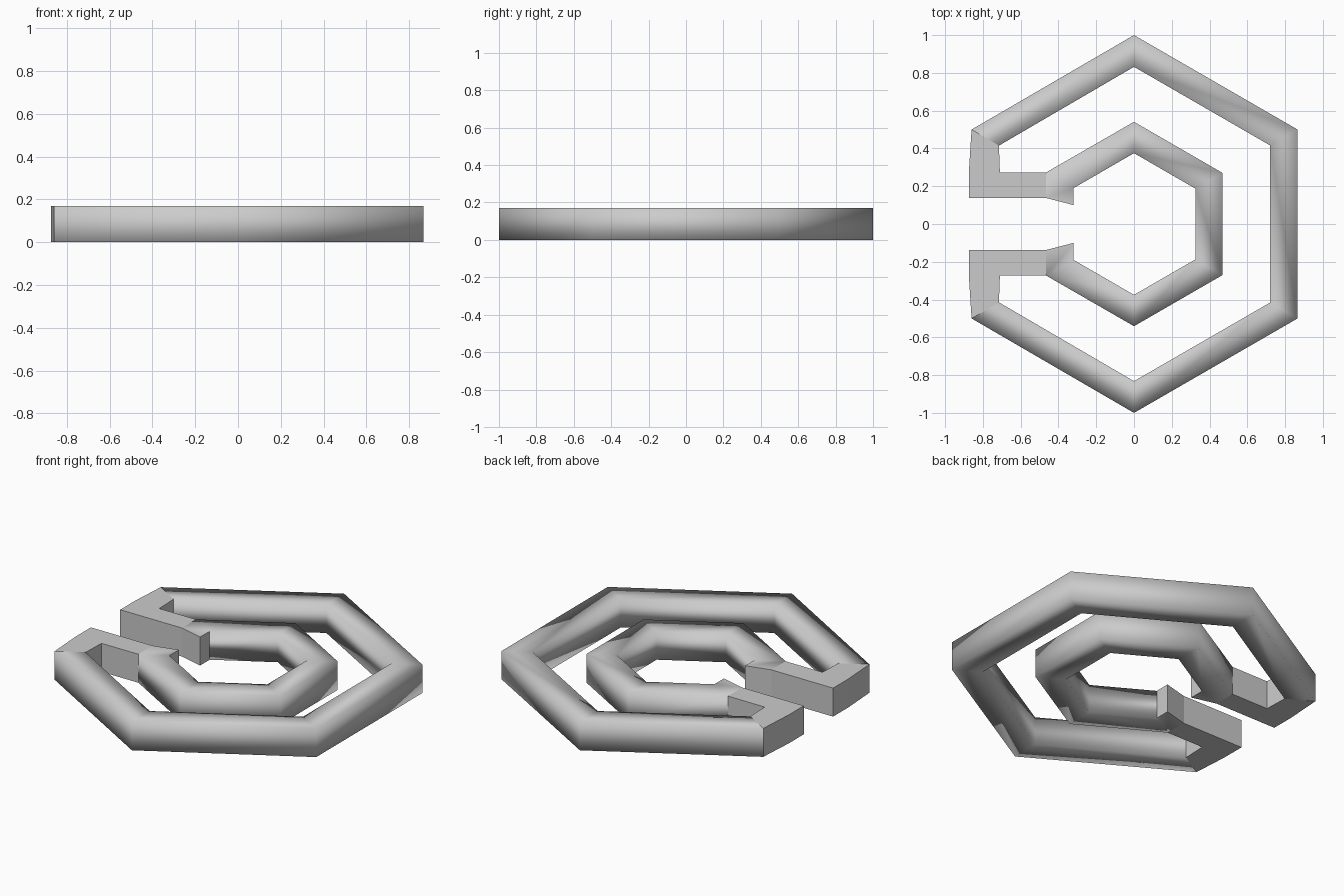
import bpy, bmesh
from math import cos, sin, radians

if "Cube" in bpy.data.objects:
    bpy.data.objects.remove(bpy.data.objects["Cube"])

HEIGHT = 0.17


def hex_point(radius, angle):
    return (radius * cos(radians(angle)), radius * sin(radians(angle)))


# Plan of the back half: outer hexagon arm, inner hexagon arm, connector
plan = {}
for i, angle in enumerate((30, 90, 150)):
    plan[f"A{i}"] = hex_point(1.0, angle)
    plan[f"B{i}"] = hex_point(0.832, angle)
    plan[f"C{i}"] = hex_point(0.541, angle)
    plan[f"D{i}"] = hex_point(0.375, angle)
plan.update(
    A2=(-0.86, 0.5), B2=(-0.715, 0.415),
    corner_out=(-0.874, 0.28), corner_front=(-0.874, 0.138),
    elbow_front=(-0.71, 0.138), elbow=(-0.71, 0.272),
    neck=(-0.467, 0.138), C2=(-0.467, 0.272),
    tip=(-0.32, 0.10), D2=(-0.32, 0.19),
)

quads = [
    ("A0", "A1", "B1", "B0"), ("A1", "A2", "B2", "B1"),
    ("C0", "C1", "D1", "D0"), ("C1", "C2", "D2", "D1"),
    ("A2", "corner_out", "elbow", "B2"),
    ("corner_out", "corner_front", "elbow_front", "elbow"),
    ("elbow_front", "neck", "C2", "elbow"),
    ("neck", "tip", "D2", "C2"),
]

bm = bmesh.new()
sides = []
# Draw the plan and its mirror image
for s in (1, -1):
    v = {k: bm.verts.new((x, s * y, 0)) for k, (x, y) in plan.items()}
    for q in quads:
        bm.faces.new([v[k] for k in (q if s == 1 else q[::-1])])
    sides.append(v)

# Right-hand bars joining the two halves
up, down = sides
for a, b in (("A0", "B0"), ("C0", "D0")):
    bm.faces.new((down[a], up[a], up[b], down[b]))

# Thicken into a solid of square section
result = bmesh.ops.extrude_face_region(bm, geom=bm.faces[:], use_keep_orig=True)
top = [g for g in result["geom"] if isinstance(g, bmesh.types.BMVert)]
bmesh.ops.translate(bm, verts=top, vec=(0, 0, HEIGHT))
bmesh.ops.recalc_face_normals(bm, faces=bm.faces[:])

# Rings are smooth shaded, the connectors and tips are flat
for f in bm.faces:
    c = f.calc_center_median()
    connector = c.x < -0.47 and abs(c.y) < 0.42
    tip_wall = c.x < -0.3 and abs(c.y) < 0.16 and abs(f.normal.z) < 0.5
    f.smooth = not (connector or tip_wall)

mesh = bpy.data.meshes.new("double_hexagon_loop")
bm.to_mesh(mesh)
bm.free()
loop = bpy.data.objects.new("double_hexagon_loop", mesh)
bpy.context.collection.objects.link(loop)
